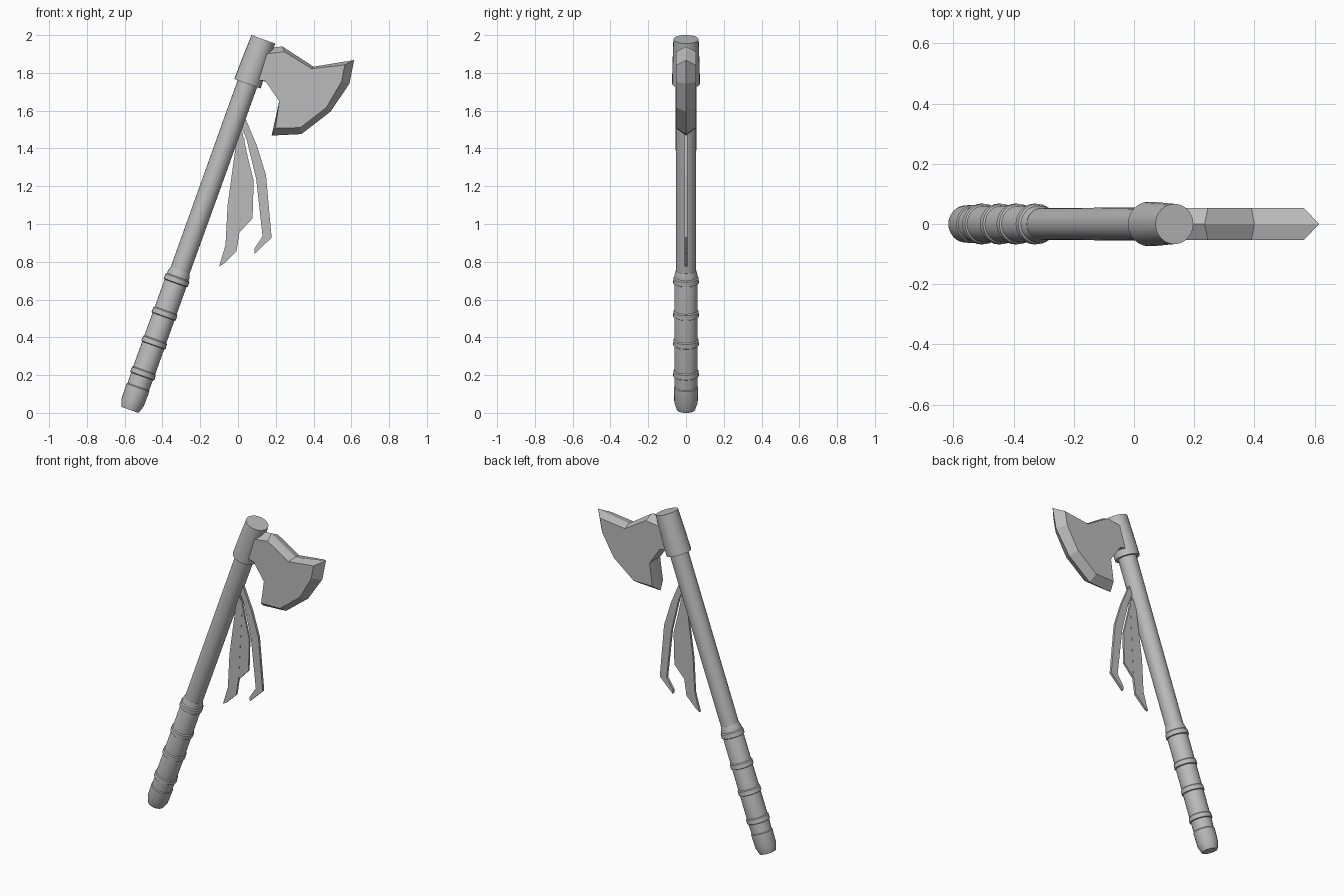
import bpy, bmesh, math
from mathutils import Matrix, Vector

cube = bpy.data.objects.get("Cube")
if cube:
    bpy.data.objects.remove(cube, do_unlink=True)

# Single flat grey for the whole axe
grey = bpy.data.materials.new("plain grey")
grey.use_nodes = True
grey.diffuse_color = (0.5, 0.5, 0.5, 1)
grey.node_tree.nodes["Principled BSDF"].inputs["Base Color"].default_value = grey.diffuse_color

# The handle leans toward +x; parts along it are placed by distance from the butt
LEAN = Matrix.Translation((-0.572, 0, 0.016)) @ Matrix.Rotation(math.radians(19.8), 4, 'Y')


def finish(name, bm, smooth=False):
    bmesh.ops.recalc_face_normals(bm, faces=bm.faces)
    mesh = bpy.data.meshes.new(name)
    bm.to_mesh(mesh)
    bm.free()
    mesh.materials.append(grey)
    obj = bpy.data.objects.new(name, mesh)
    bpy.context.collection.objects.link(obj)
    if smooth:
        bpy.ops.object.select_all(action='DESELECT')
        obj.select_set(True)
        bpy.context.view_layer.objects.active = obj
        bpy.ops.object.shade_smooth_by_angle(angle=math.radians(30))
    return obj


def turned(name, profile, sides=24):
    """Closed round part from (radius, distance) pairs along the handle."""
    bm = bmesh.new()
    loops = []
    for r, t in profile:
        ring = bmesh.ops.create_circle(bm, segments=sides, radius=r,
                                       matrix=LEAN @ Matrix.Translation((0, 0, t)))
        loops.append(ring["verts"])
    for low, high in zip(loops, loops[1:]):
        for i in range(sides):
            j = (i + 1) % sides
            bm.faces.new((low[i], low[j], high[j], high[i]))
    bm.faces.new(loops[0])
    bm.faces.new(loops[-1])
    return finish(name, bm, smooth=True)


def slab(name, layers):
    """Skin matching (x, z) outlines placed at successive depths, capped at both ends."""
    bm = bmesh.new()
    loops = [[bm.verts.new((x, y, z)) for x, z in pts] for y, pts in layers]
    for a, b in zip(loops, loops[1:]):
        for i in range(len(a)):
            j = (i + 1) % len(a)
            bm.faces.new((a[i], a[j], b[j], b[i]))
    bm.faces.new(loops[0])
    bm.faces.new(loops[-1])
    return finish(name, bm)


# Handle, grip and raised bands
turned("shaft", [(0.053, 0.7), (0.055, 1.9)])
turned("grip", [(0.048, 0), (0.062, 0.04), (0.064, 0.125), (0.06, 0.13),
                (0.062, 0.2), (0.061, 0.76), (0.054, 0.785)])
for i, t in enumerate((0.206, 0.38, 0.542, 0.73)):
    turned(f"grip_band_{i + 1}", [(0.061, t - 0.018), (0.068, t - 0.014),
                                  (0.067, t + 0.012), (0.061, t + 0.018)])

# Collar that holds the blade
turned("head_collar", [(0.074, 1.835), (0.072, 1.93), (0.067, 2.085)])

# Blade: flat sides with a bevel rising to a central edge
edge = [(0.11, 1.93), (0.19, 1.935), (0.235, 1.94), (0.4, 1.833), (0.615, 1.868),
        (0.59, 1.743), (0.49, 1.595), (0.336, 1.476), (0.178, 1.468),
        (0.225, 1.648), (0.15, 1.754), (0.07, 1.765)]
side = [(0.11, 1.895), (0.165, 1.902), (0.245, 1.912), (0.39, 1.822), (0.565, 1.842),
        (0.548, 1.754), (0.468, 1.617), (0.33, 1.51), (0.198, 1.508),
        (0.218, 1.65), (0.145, 1.757), (0.07, 1.768)]
slab("blade", [(-0.053, side), (0, edge), (0.053, side)])

# Hanging ribbons with slanted, pointed ends
ribbons = {
    "outer_ribbon": [(0.03, 1.58), (0.1, 1.415), (0.148, 1.26), (0.178, 0.928), (0.088, 0.842),
                     (0.086, 0.868), (0.13, 0.935), (0.096, 1.24), (0.045, 1.45), (0.01, 1.53)],
    "inner_ribbon": [(0.0, 1.5), (-0.055, 1.1), (-0.066, 0.89), (-0.1, 0.775),
                     (-0.075, 0.79), (-0.008, 0.855), (0.01, 0.97), (0.035, 1.45)],
    "middle_ribbon": [(0.02, 1.5), (0.055, 1.34), (0.083, 1.23), (0.077, 1.03),
                      (0.012, 0.96), (0.0, 1.02), (0.005, 1.3)],
}
for i, (name, outline) in enumerate(ribbons.items()):
    depth = 0.008 - 0.001 * i
    slab(name, [(-depth, outline), (depth, outline)])
